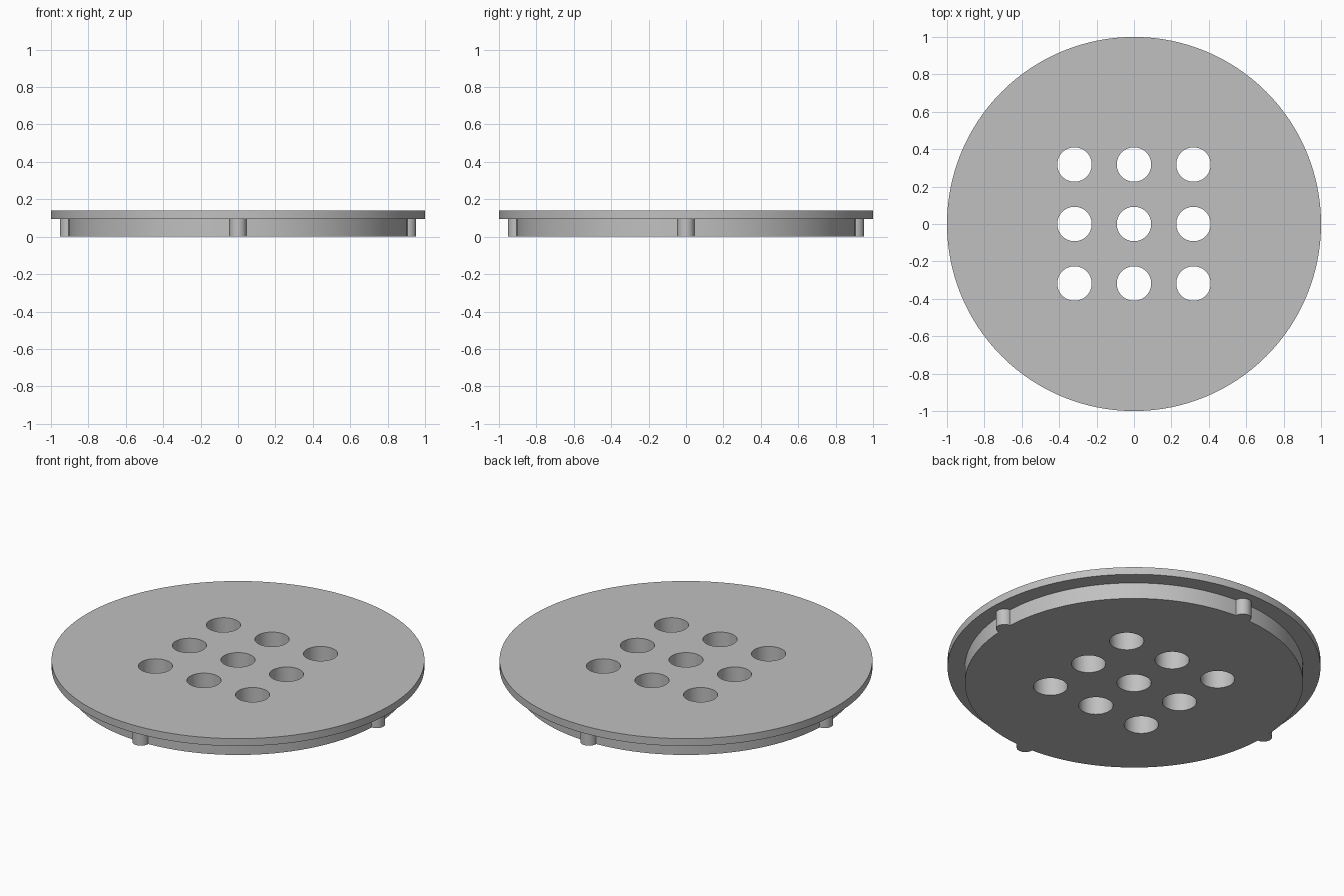
import bpy
from math import cos, sin, pi, radians

if "Cube" in bpy.data.objects:
    bpy.data.objects.remove(bpy.data.objects["Cube"], do_unlink=True)

PLATE_R, DISC_R = 1.0, 0.907
PEG_R, HOLE_R, PITCH = 0.046, 0.092, 0.318
STEP, TOP = 0.096, 0.14

grey = bpy.data.materials.new("light grey")
grey.use_nodes = True
colour = (0.53, 0.53, 0.53, 1)
grey.diffuse_color = colour
grey.node_tree.nodes["Principled BSDF"].inputs["Base Color"].default_value = colour


def cylinder(name, radius, z0, z1, x=0, y=0, sides=48):
    bpy.ops.mesh.primitive_cylinder_add(
        vertices=sides, radius=radius, depth=z1 - z0, location=(x, y, (z0 + z1) / 2))
    obj = bpy.context.object
    obj.name = name
    obj.data.materials.append(grey)
    return obj


def combine(target, tool, operation):
    """Apply a boolean and discard the tool object."""
    mod = target.modifiers.new(operation.lower(), "BOOLEAN")
    mod.operation, mod.solver, mod.object = operation, "EXACT", tool
    bpy.context.view_layer.objects.active = target
    bpy.ops.object.modifier_apply(modifier=mod.name)
    bpy.data.objects.remove(tool, do_unlink=True)


# Wide top plate and the narrower locating disc below it
cover = cylinder("drain_cover", PLATE_R, STEP, TOP, sides=128)
combine(cover, cylinder("locating_disc", DISC_R, 0, TOP - 0.02, sides=128), "UNION")

# Four round pegs on the rim of the disc
for i in range(4):
    a = i * pi / 2
    peg = cylinder("rim_peg", PEG_R, 0, TOP - 0.02, DISC_R * cos(a), DISC_R * sin(a))
    combine(cover, peg, "UNION")

# Three by three grid of through holes
for ix in (-1, 0, 1):
    for iy in (-1, 0, 1):
        cutter = cylinder("hole_cutter", HOLE_R, -0.1, TOP + 0.1, ix * PITCH, iy * PITCH)
        combine(cover, cutter, "DIFFERENCE")

# Smooth round walls with crisp rims
bpy.ops.object.select_all(action="DESELECT")
cover.select_set(True)
bpy.context.view_layer.objects.active = cover
bpy.ops.object.shade_smooth_by_angle(angle=radians(30))
